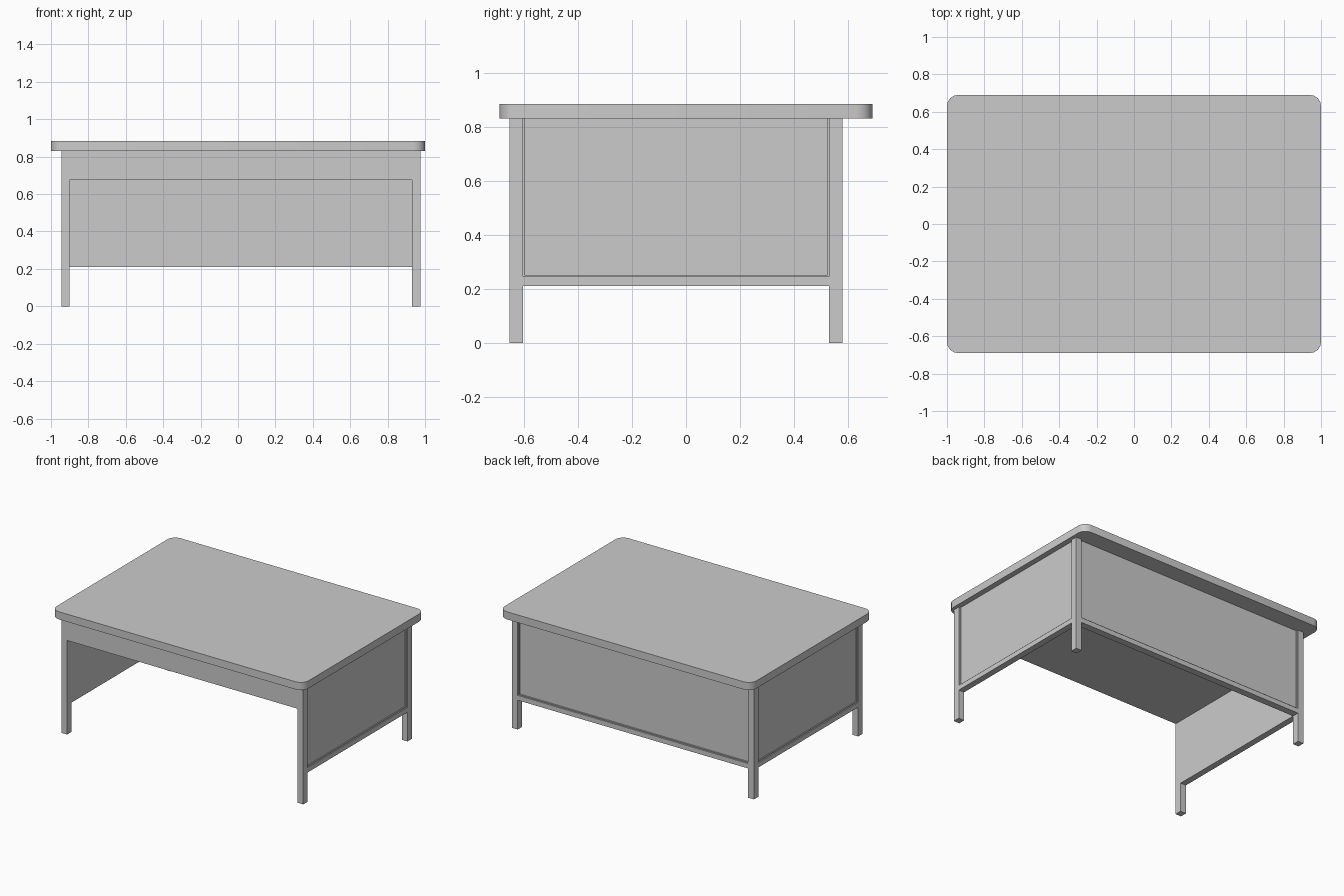
import bpy, bmesh

if "Cube" in bpy.data.objects:
    bpy.data.objects.remove(bpy.data.objects["Cube"])

def box(name, x, y, z):
    """Axis-aligned box from (min, max) pairs."""
    bm = bmesh.new()
    bmesh.ops.create_cube(bm, size=1)
    for v in bm.verts:
        v.co = [r[0] if c < 0 else r[1] for c, r in zip(v.co, (x, y, z))]
    me = bpy.data.meshes.new(name)
    bm.to_mesh(me)
    bm.free()
    ob = bpy.data.objects.new(name, me)
    bpy.context.collection.objects.link(ob)
    return ob

CX, HW, LEG = 0.015, 0.96, 0.045        # body centre, half width, leg thickness
Y0, Y1, LEGY = -0.653, 0.58, 0.05       # body front, back, leg depth
RAIL0, RAIL1, APRON, UNDER, TOP = 0.21, 0.245, 0.675, 0.83, 0.885
REC, LIP = 0.014, 0.007                 # panel recess, lip width
yi0, yi1 = Y0 + LEGY, Y1 - LEGY
xi0, xi1 = CX - HW + LEG, CX + HW - LEG

# Tabletop with rounded corners
top = box("tabletop", (-1, 1), (-0.69, 0.69), (UNDER, TOP))
bm = bmesh.new()
bm.from_mesh(top.data)
edges = [e for e in bm.edges if abs(e.verts[0].co.z - e.verts[1].co.z) > 0.01]
bmesh.ops.bevel(bm, geom=edges, offset=0.06, segments=4, profile=0.5, affect='EDGES')
bm.to_mesh(top.data)
bm.free()
bpy.context.view_layer.objects.active = top
top.select_set(True)
bpy.ops.object.shade_smooth_by_angle()

# Both sides: legs, bottom rail, recessed panel and its lip
for side, s in (("left", -1), ("right", 1)):
    def span(a, b):
        """Range measured inward from the outer side face."""
        return tuple(sorted((CX + s * (HW - a), CX + s * (HW - b))))
    full, lip = span(0, LEG), span(REC / 2, REC)
    box(side + "_front_leg", full, (Y0, yi0), (0, UNDER))
    box(side + "_back_leg", full, (yi1, Y1), (0, UNDER))
    box(side + "_rail", full, (yi0, yi1), (RAIL0, RAIL1))
    box(side + "_panel", span(REC, LEG), (yi0, yi1), (RAIL1, UNDER))
    box(side + "_lip_bottom", lip, (yi0 + LIP, yi1 - LIP), (RAIL1, RAIL1 + LIP))
    box(side + "_lip_front", lip, (yi0, yi0 + LIP), (RAIL1, UNDER))
    box(side + "_lip_back", lip, (yi1 - LIP, yi1), (RAIL1, UNDER))

# Back: rail, recessed panel and lip
lip = (Y1 - REC, Y1 - REC / 2)
box("back_rail", (xi0, xi1), (yi1, Y1), (RAIL0, RAIL1))
box("back_panel", (xi0, xi1), (yi1, Y1 - REC), (RAIL1, UNDER))
box("back_lip_bottom", (xi0 + LIP, xi1 - LIP), lip, (RAIL1, RAIL1 + LIP))
box("back_lip_left", (xi0, xi0 + LIP), lip, (RAIL1, UNDER))
box("back_lip_right", (xi1 - LIP, xi1), lip, (RAIL1, UNDER))

# Closed apron box under the tabletop
box("apron", (xi0, xi1), (Y0, yi1), (APRON, UNDER))
